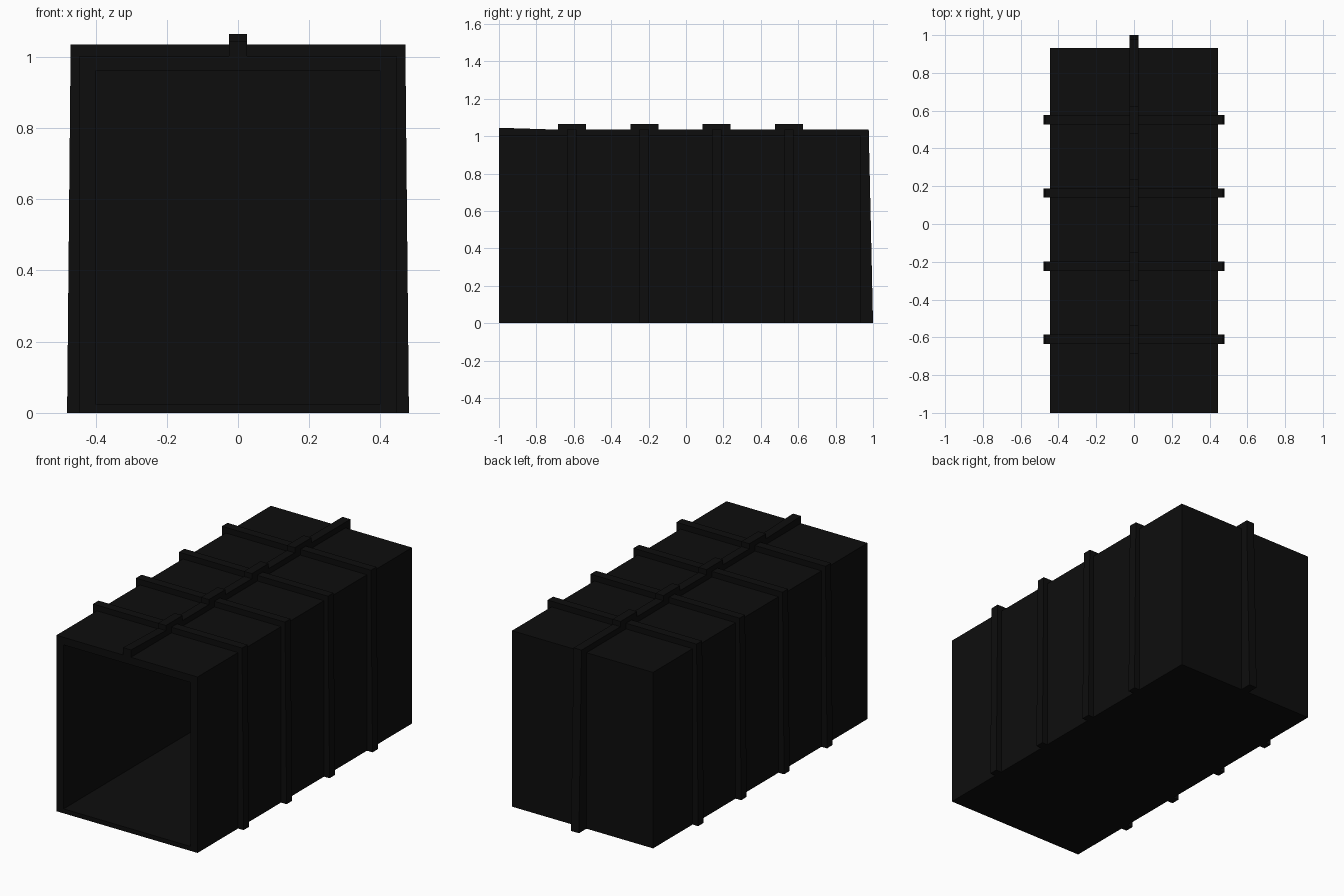
import bpy, bmesh

if "Cube" in bpy.data.objects:
    bpy.data.objects.remove(bpy.data.objects["Cube"])

mat = bpy.data.materials.new("matte black")
mat.diffuse_color = (0.004, 0.004, 0.004, 1)
mat.use_nodes = True
mat.node_tree.nodes["Principled BSDF"].inputs["Base Color"].default_value = mat.diffuse_color


def extruded(name, profile, axis, lo, hi):
    """Extrude a 2D outline (h, z) along axis 'X' or 'Y' from lo to hi."""
    bm = bmesh.new()
    put = (lambda h, z: (lo, h, z)) if axis == 'X' else (lambda h, z: (h, lo, z))
    face = bm.faces.new([bm.verts.new(put(h, z)) for h, z in profile])
    d = hi - lo
    res = bmesh.ops.extrude_face_region(bm, geom=[face])
    verts = [g for g in res["geom"] if isinstance(g, bmesh.types.BMVert)]
    bmesh.ops.translate(bm, verts=verts, vec=(d, 0, 0) if axis == 'X' else (0, d, 0))
    bmesh.ops.recalc_face_normals(bm, faces=bm.faces)
    me = bpy.data.meshes.new(name)
    bm.to_mesh(me)
    bm.free()
    me.materials.append(mat)
    ob = bpy.data.objects.new(name, me)
    bpy.context.collection.objects.link(ob)
    return ob


W, FRONT, BACK, TOP = 0.445, -1.0, 0.932, 1.003
IW, FLOOR, CEIL, IBACK = 0.40, 0.025, 0.96, 0.887

# Hollow shell, open at the front: a box whose front face is inset and pushed back
bm = bmesh.new()


def ring(y, w, z0, z1):
    return [bm.verts.new(p) for p in ((-w, y, z0), (w, y, z0), (w, y, z1), (-w, y, z1))]


rings = [ring(BACK, W, 0, TOP), ring(FRONT, W, 0, TOP),
         ring(FRONT, IW, FLOOR, CEIL), ring(IBACK, IW, FLOOR, CEIL)]
for a, b in zip(rings, rings[1:]):
    for i in range(4):
        j = (i + 1) % 4
        bm.faces.new((a[i], a[j], b[j], b[i]))
bm.faces.new(rings[0])
bm.faces.new(rings[-1])
bmesh.ops.recalc_face_normals(bm, faces=bm.faces)
me = bpy.data.meshes.new("shell")
bm.to_mesh(me)
bm.free()
me.materials.append(mat)
bpy.context.collection.objects.link(bpy.data.objects.new("shell", me))

# Ribs wrapping over both sides and the roof, slightly wider at the foot
half = [(0.48, 0), (0.47, 1.035)]
inner = [(0.43, 0.99), (0.43, 0)]
rib = half + [(-x, z) for x, z in reversed(half)] + \
      [(-x, z) for x, z in reversed(inner)] + inner
centres = [-0.61 + 0.387 * i for i in range(4)]
for i, y in enumerate(centres):
    extruded(f"rib_{i + 1}", rib, 'Y', y - 0.025, y + 0.025)

# Central spine along the roof and down the back, stepped up over each rib
spine = [(-1.0, 0.99), (-1.0, 1.045), (centres[0] - 0.075, 1.035)]
for y in centres:
    a, b = y - 0.075, y + 0.075
    if y != centres[0]:
        spine.append((a, 1.035))
    spine += [(a, 1.064), (b, 1.064), (b, 1.035)]
spine += [(0.977, 1.035), (1.0, 0), (0.91, 0), (0.91, 0.99)]
extruded("spine", spine, 'X', -0.025, 0.025)
